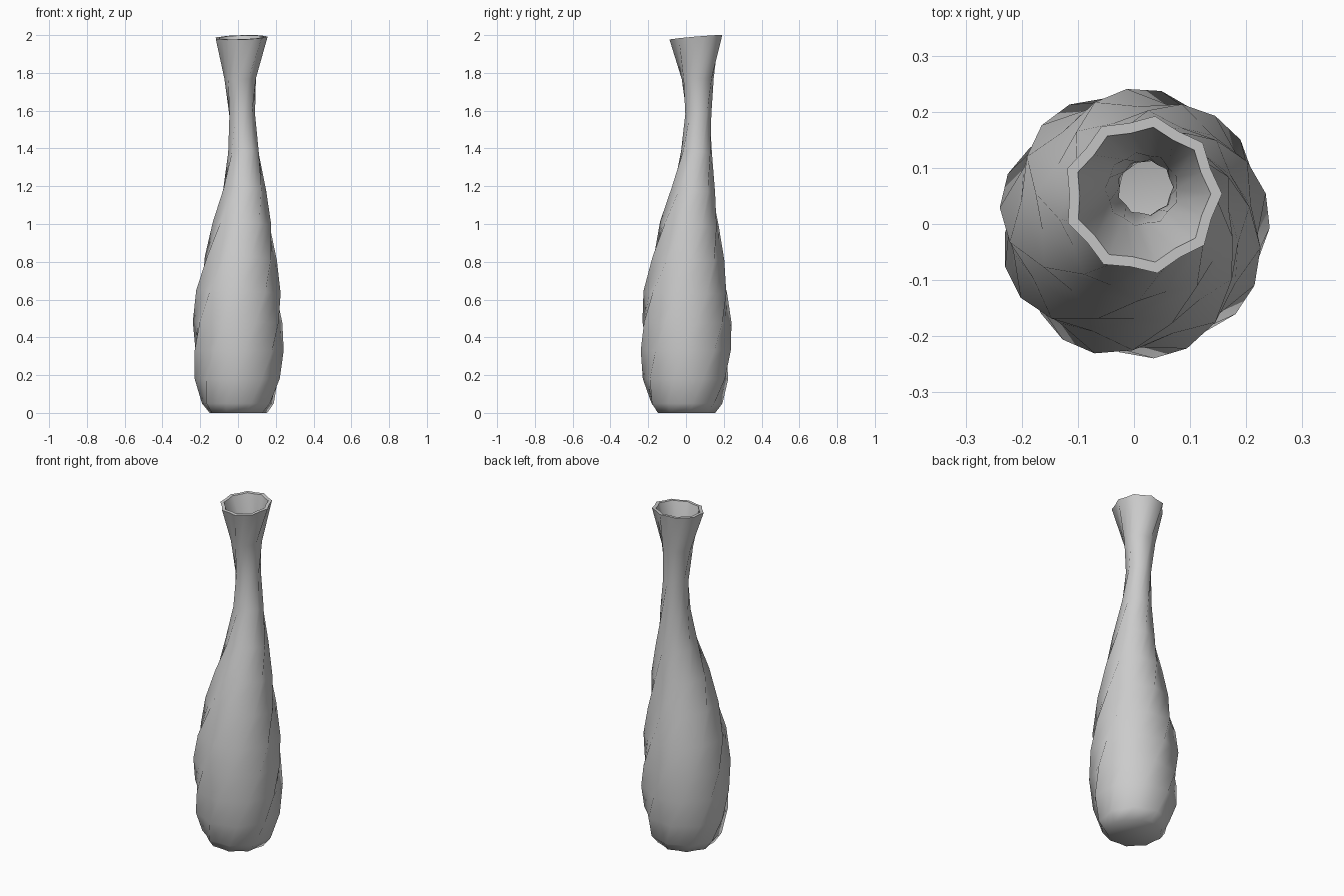
import bpy, bmesh
from math import radians, cos, sin
from mathutils import Vector

if "Cube" in bpy.data.objects:
    bpy.data.objects.remove(bpy.data.objects["Cube"])

LOBES = 9
TWIST = 98        # degrees of turn per unit of height
THICK = 0.02

# Spine and profile: height, centre x, centre y, ridge radius
RINGS = [
    (0.00, 0.000, 0.000, 0.155), (0.05, 0.000, 0.000, 0.193),
    (0.18, 0.000, 0.000, 0.230), (0.33, 0.000, 0.000, 0.242),
    (0.48, 0.000, 0.000, 0.241), (0.64, 0.003, 0.002, 0.227),
    (0.82, 0.013, 0.009, 0.194), (1.00, 0.024, 0.020, 0.158),
    (1.18, 0.032, 0.038, 0.117), (1.38, 0.031, 0.056, 0.083),
    (1.58, 0.020, 0.065, 0.070), (1.77, 0.014, 0.062, 0.086),
    (1.988, 0.015, 0.052, 0.142),
]


def ring(bm, z, cx, cy, r, tilt):
    """Star-shaped section, turned by height and tilted with the spine."""
    verts = []
    for i in range(LOBES * 2):
        a = radians(2 + TWIST * (z - 2) + i * 180 / LOBES)
        rad = r if i % 2 == 0 else r * 0.915
        x, y = rad * cos(a), rad * sin(a)
        verts.append(bm.verts.new((cx + x, cy + y, z - x * tilt[0] - y * tilt[1])))
    return verts


def skin(bm, loops):
    for lo, hi in zip(loops, loops[1:]):
        n = len(lo)
        for i in range(n):
            j = (i + 1) % n
            bm.faces.new((lo[i], lo[j], hi[j], hi[i]))


def tilt_at(k):
    if k == 0:
        return (0, 0)
    a, b = RINGS[k - 1], RINGS[min(k + 1, len(RINGS) - 1)]
    dz = b[0] - a[0]
    return ((b[1] - a[1]) / dz, (b[2] - a[2]) / dz)


bm = bmesh.new()
tilts = [tilt_at(k) for k in range(len(RINGS) - 1)] + [(-0.03, -0.085)]

# Outer wall going up, then inner wall coming back down
outer = [ring(bm, *p, t) for p, t in zip(RINGS, tilts)]
inner = [ring(bm, max(z, THICK), cx, cy, r - THICK, t)
         for (z, cx, cy, r), t in zip(RINGS, tilts)]
skin(bm, outer + inner[::-1])

# Base and inside floor
bm.faces.new(outer[0][::-1])
bm.faces.new(inner[0])
bmesh.ops.recalc_face_normals(bm, faces=bm.faces)

mesh = bpy.data.meshes.new("twisted_vase")
bm.to_mesh(mesh)
bm.free()
vase = bpy.data.objects.new("twisted_vase", mesh)
bpy.context.collection.objects.link(vase)
bpy.context.view_layer.objects.active = vase
vase.select_set(True)
bpy.ops.object.shade_smooth_by_angle(angle=radians(60))
